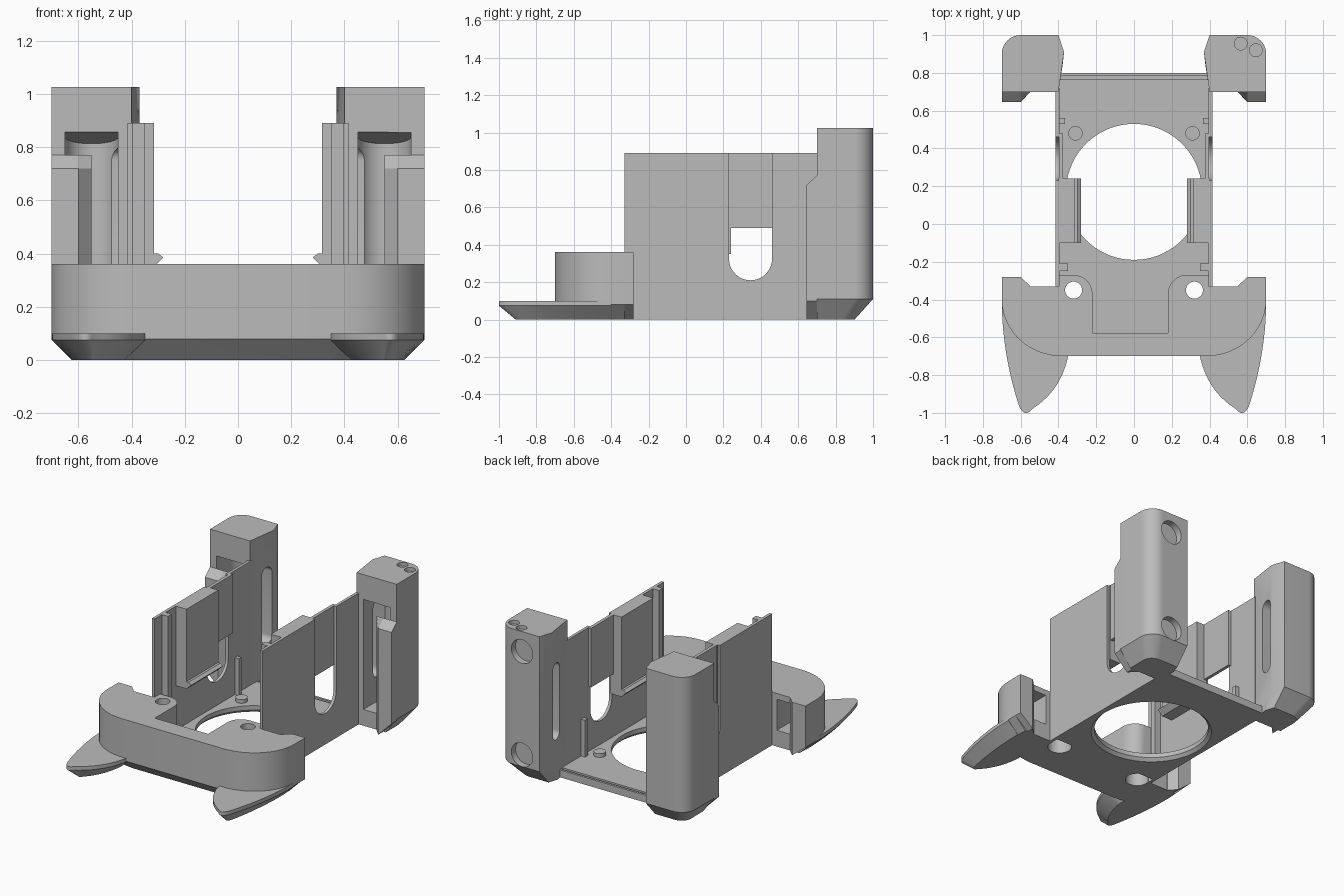
import bpy, bmesh, math

old = bpy.data.objects.get("Cube")
if old:
    bpy.data.objects.remove(old, do_unlink=True)

grey = bpy.data.materials.new("light_grey")
grey.use_nodes = True
COLOUR = (0.5, 0.5, 0.5, 1)
grey.diffuse_color = COLOUR
grey.node_tree.nodes["Principled BSDF"].inputs["Base Color"].default_value = COLOUR
parts = []


def loft(name, rings, cutter=False):
    """Skin a stack of matching closed rings and cap both ends."""
    bm = bmesh.new()
    loops = [[bm.verts.new(p) for p in ring] for ring in rings]
    n = len(loops[0])
    for a, b in zip(loops, loops[1:]):
        for i in range(n):
            j = (i + 1) % n
            bm.faces.new((a[i], a[j], b[j], b[i]))
    bm.faces.new(loops[0])
    bm.faces.new(loops[-1])
    bmesh.ops.recalc_face_normals(bm, faces=bm.faces)
    mesh = bpy.data.meshes.new(name)
    bm.to_mesh(mesh)
    bm.free()
    mesh.materials.append(grey)
    ob = bpy.data.objects.new(name, mesh)
    bpy.context.collection.objects.link(ob)
    ob.hide_render = cutter
    if not cutter:
        parts.append(ob)
    return ob


def prism(name, pts, z0, z1, **kw):
    return loft(name, [[(x, y, z) for x, y in pts] for z in (z0, z1)], **kw)


def box(name, x, y, z, **kw):
    return prism(name, [(x[0], y[0]), (x[1], y[0]), (x[1], y[1]), (x[0], y[1])], *z, **kw)


def arc(cx, cy, r, a0, a1, n=14):
    angles = [math.radians(a0 + (a1 - a0) * i / n) for i in range(n + 1)]
    return [(cx + r * math.cos(a), cy + r * math.sin(a)) for a in angles]


def circle(cx, cy, r, n=40):
    return arc(cx, cy, r, 0, 360, n)[:-1]


def bezier(a, b, c, n=10):
    return [tuple((1 - t) ** 2 * p + 2 * t * (1 - t) * q + t * t * r for p, q, r in zip(a, b, c))
            for t in (i / n for i in range(n))]


def cut(ob, cutters):
    for c in cutters:
        mod = ob.modifiers.new("cut", "BOOLEAN")
        mod.operation, mod.solver, mod.object = "DIFFERENCE", "EXACT", c
    bpy.context.view_layer.update()
    graph = bpy.context.evaluated_depsgraph_get()
    mesh = bpy.data.meshes.new_from_object(ob.evaluated_get(graph))
    ob.modifiers.clear()
    ob.data = mesh
    for c in cutters:
        bpy.data.objects.remove(c, do_unlink=True)


def flip(pts, s):
    return [(s * p[0], *p[1:]) for p in pts]


# Floor plate with the large round opening and a groove at the back
floor = box("floor_plate", (-0.415, 0.415), (-0.285, 0.80), (0, 0.05))
cut(floor, [
    loft("opening", [[(x, y, z) for x, y in circle(0, 0.17, r, 72)]
                     for r, z in ((0.40, -0.02), (0.36, 0.02), (0.36, 0.2))], cutter=True),
    box("groove", (-0.5, 0.5), (0.765, 0.785), (0.03, 0.2), cutter=True)])

# Front block: rounded corners, chamfered foot, pocket, screw holes, hollow wings
half = ([(0.40, -0.70)] + [(0.38 + 0.32 * math.cos(a), -0.40 + 0.30 * math.sin(a))
        for a in (math.radians(-84 + 7 * i) for i in range(13))]
        + [(0.70, -0.33), (0.41, -0.33), (0.41, -0.27)])
outline = half + flip(half[::-1], -1)
foot = [(x * 0.885, -0.33 + (y + 0.33) * 0.78) for x, y in outline]
block = loft("front_block", [[(x, y, 0) for x, y in foot],
                             [(x, y, 0.08) for x, y in outline],
                             [(x, y, 0.36) for x, y in outline]])
pocket = ([(-0.22, -0.577), (0.18, -0.577)] + arc(0.28, -0.37, 0.10, 180, 90)
          + [(0.28, -0.2), (-0.32, -0.2)] + arc(-0.32, -0.37, 0.10, 90, 0))
cutters = [prism("pocket", pocket, 0.05, 0.6, cutter=True)]
for s in (1, -1):
    cutters += [
        prism("screw_hole", circle(s * 0.32, -0.35, 0.045), -0.1, 0.6, cutter=True),
        prism("screw_head", circle(s * 0.32, -0.35, 0.075), -0.1, 0.15, cutter=True),
        prism("wing_hollow", flip([(0.45, -0.2), (0.45, -0.48)]
              + arc(0.55, -0.48, 0.10, 190, 350) + [(0.65, -0.48), (0.65, -0.2)], s),
              0.11, 0.32, cutter=True)]
cut(block, cutters)


def lip(name, y0, y1, low, high, slope, s):
    """Upright strip on the outer edge, bevelled towards the middle."""
    rings = []
    for x, y, z in ((0.55, y1 - 0.002 if slope else y0 + 0.002, 0.0),
                    (0.60, None, 0.0), (0.70, None, low)):
        a, b = y0, y1
        if y is not None:
            a, b = (y, y1) if slope else (y0, y)
        rings.append(flip([(x, a, z), (x, b, z), (x, b, high + slope), (x, a, high)], s))
    loft(name, rings)


for s, side in ((1, "left"), (-1, "right")):
    # Side wall with an open slot rounded at the bottom
    profile = ([(-0.33, 0), (0.72, 0), (0.72, 0.89), (0.46, 0.89)]
               + arc(0.345, 0.325, 0.115, 0, -180, 20) + [(0.23, 0.89), (-0.33, 0.89)])
    loft(side + "_wall", [[(s * x, y, z) for y, z in profile] for x in (0.395, 0.415)])

    def block_on_side(name, x, y, z):
        return box(side + name, sorted((s * x[0], s * x[1])), y, z)

    # Inner pads, ribs and the cover behind the slot
    block_on_side("_slot_cover", (0.375, 0.397), (0.21, 0.48), (0.49, 0.89))
    block_on_side("_inner_pad", (0.316, 0.40), (-0.10, 0.24), (0.40, 0.89))
    block_on_side("_front_rib", (0.35, 0.40), (-0.25, -0.21), (0.04, 0.89))
    block_on_side("_floor_rib", (0.365, 0.40), (0.53, 0.56), (0.04, 0.30))
    tooth = [(0.40, 0.35), (0.316, 0.35), (0.28, 0.385), (0.30, 0.40), (0.40, 0.40)]
    loft(side + "_clip", [[(s * x, y, z) for x, z in tooth] for y in (-0.10, 0.24)])
    prism(side + "_peg", circle(s * 0.31, 0.48, 0.038), 0.04, 0.075)

    # Thumb paddle with a bevelled underside
    paddle = (bezier((0.70, -0.40), (0.70, -0.68), (0.61, -0.96))
              + bezier((0.61, -0.96), (0.58, -1.03), (0.54, -0.98))
              + bezier((0.54, -0.98), (0.38, -0.88), (0.345, -0.68)) + [(0.345, -0.68), (0.42, -0.45)])
    rings = [[(0.53 + (x - 0.53) * 0.55, -0.40 + (y + 0.40) * 0.85, 0) for x, y in paddle]]
    rings += [[(x, y, z) for x, y in paddle] for z in (0.075, 0.10)]
    loft(side + "_paddle", [flip(r, s) for r in rings])

    # Rear post, chamfered at the foot and hollowed from the front
    section = ([(0.40, 0.70), (0.37, 0.91), (0.40, 1.0)]
               + arc(0.60, 0.90, 0.10, 90, 0) + [(0.70, 0.70)])
    rings = [[(0.40 + (x - 0.40) * 0.73, 0.70 + (y - 0.70) * 0.67, 0) for x, y in section]]
    rings += [[(x, y, z) for x, y in section] for z in (0.11, 1.025)]
    post = loft(side + "_post", [flip(r, s) for r in rings])
    hollow = [(0.45, 0.6), (0.45, 0.83)] + arc(0.55, 0.83, 0.10, 170, 10) + [(0.65, 0.83), (0.65, 0.6)]
    cutters = [loft("hollow", [flip([(x, y, 0.11) for x, y in hollow], s),
                               flip([(x, y, 0.87 - 0.25 * max(0, y - 0.70)) for x, y in hollow], s)],
                    cutter=True)]
    slot = arc(0.85, 0.75, 0.045, 0, 180) + arc(0.85, 0.32, 0.045, 180, 360)
    cutters.append(loft("slot", [[(s * x, y, z) for y, z in slot] for x in (0.3, 0.5)], cutter=True))
    if s > 0:
        # Round recesses on the back and small ones on top
        for z in (0.89, 0.19):
            cutters.append(loft("recess", [[(x, y, v) for x, v in circle(0.53, z, 0.08)]
                                           for y in (0.955, 1.1)], cutter=True))
        for x, y in ((0.565, 0.955), (0.645, 0.92)):
            cutters.append(prism("dimple", circle(x, y, 0.034, 24), 1.0, 1.1, cutter=True))
    cut(post, cutters)

    # Upright lips on the post and on the front block
    lip(side + "_post_lip", 0.645, 0.70, 0.10, 0.72, 0.05, s)
    lip(side + "_block_lip", -0.33, -0.28, 0.08, 0.36, 0, s)

# Smooth the curved surfaces, keep the edges crisp
bpy.ops.object.select_all(action="DESELECT")
for ob in parts:
    ob.select_set(True)
bpy.context.view_layer.objects.active = parts[0]
bpy.ops.object.shade_smooth_by_angle(angle=math.radians(30))
